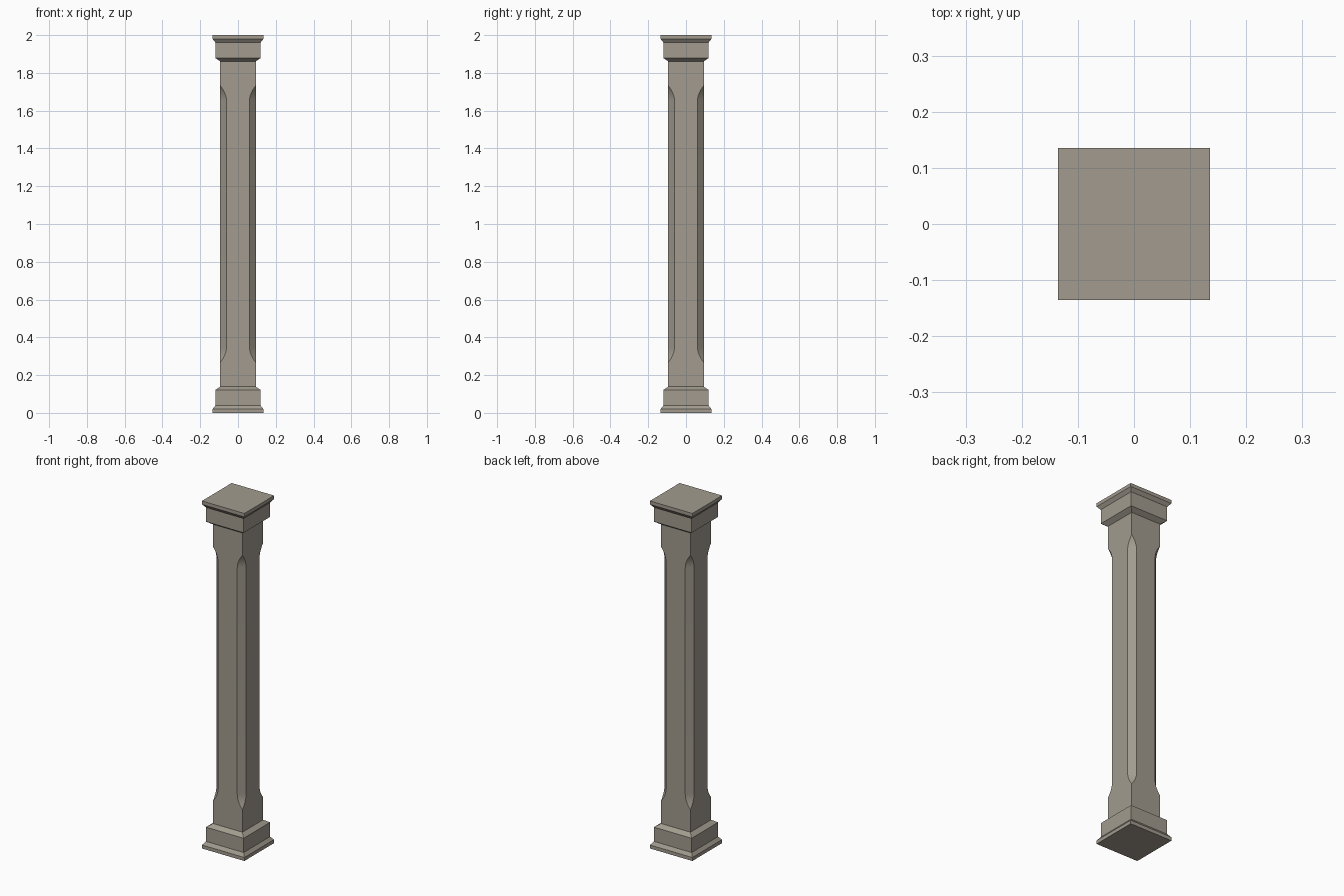
import bpy, bmesh

if "Cube" in bpy.data.objects:
    bpy.data.objects.remove(bpy.data.objects["Cube"])

stone = bpy.data.materials.new("warm_grey_stone")
stone.diffuse_color = (0.36, 0.33, 0.275, 1)
stone.use_nodes = True
stone.node_tree.nodes["Principled BSDF"].inputs["Base Color"].default_value = stone.diffuse_color


def loft(name, rings):
    """Skin a stack of equal-sized rings into a closed solid."""
    bm = bmesh.new()
    loops = [[bm.verts.new(p) for p in ring] for ring in rings]
    n = len(loops[0])
    for a, b in zip(loops, loops[1:]):
        for i in range(n):
            j = (i + 1) % n
            bm.faces.new((a[i], a[j], b[j], b[i]))
    bm.faces.new(loops[0][::-1])
    bm.faces.new(loops[-1])
    bmesh.ops.remove_doubles(bm, verts=bm.verts, dist=1e-5)
    bmesh.ops.recalc_face_normals(bm, faces=bm.faces)
    mesh = bpy.data.meshes.new(name)
    bm.to_mesh(mesh)
    bm.free()
    mesh.materials.append(stone)
    obj = bpy.data.objects.new(name, mesh)
    bpy.context.collection.objects.link(obj)
    return obj


def square(h, z):
    return [(-h, -h, z), (h, -h, z), (h, h, z), (-h, h, z)]


def chamfered(h, d, z):
    c = h - d
    return [(-c, -h, z), (c, -h, z), (h, -c, z), (h, c, z),
            (c, h, z), (-c, h, z), (-h, c, z), (-h, -c, z)]


# Moulded base and capital share one stepped profile
S = 0.094
profile = [(0.135, 0), (0.135, 0.02), (0.12, 0.039), (0.12, 0.121), (S, 0.139)]
loft("base", [square(h, z) for h, z in profile])
loft("capital", [square(h, 2 - z) for h, z in reversed(profile)])

# Shaft with stopped corner chamfers, curving out to square at both ends
D, SEG = 0.033, 6
stops = [(D * (1 - (1 - k / SEG) ** 2), 0.268 + 0.08 * k / SEG) for k in range(SEG + 1)]
levels = [(0, 0.139)] + stops + [(d, 2 - z) for d, z in reversed(stops)] + [(0, 1.861)]
shaft = loft("shaft", [chamfered(S, d, z) for d, z in levels])
bpy.context.view_layer.objects.active = shaft
shaft.select_set(True)
bpy.ops.object.shade_smooth_by_angle(angle=0.5)
